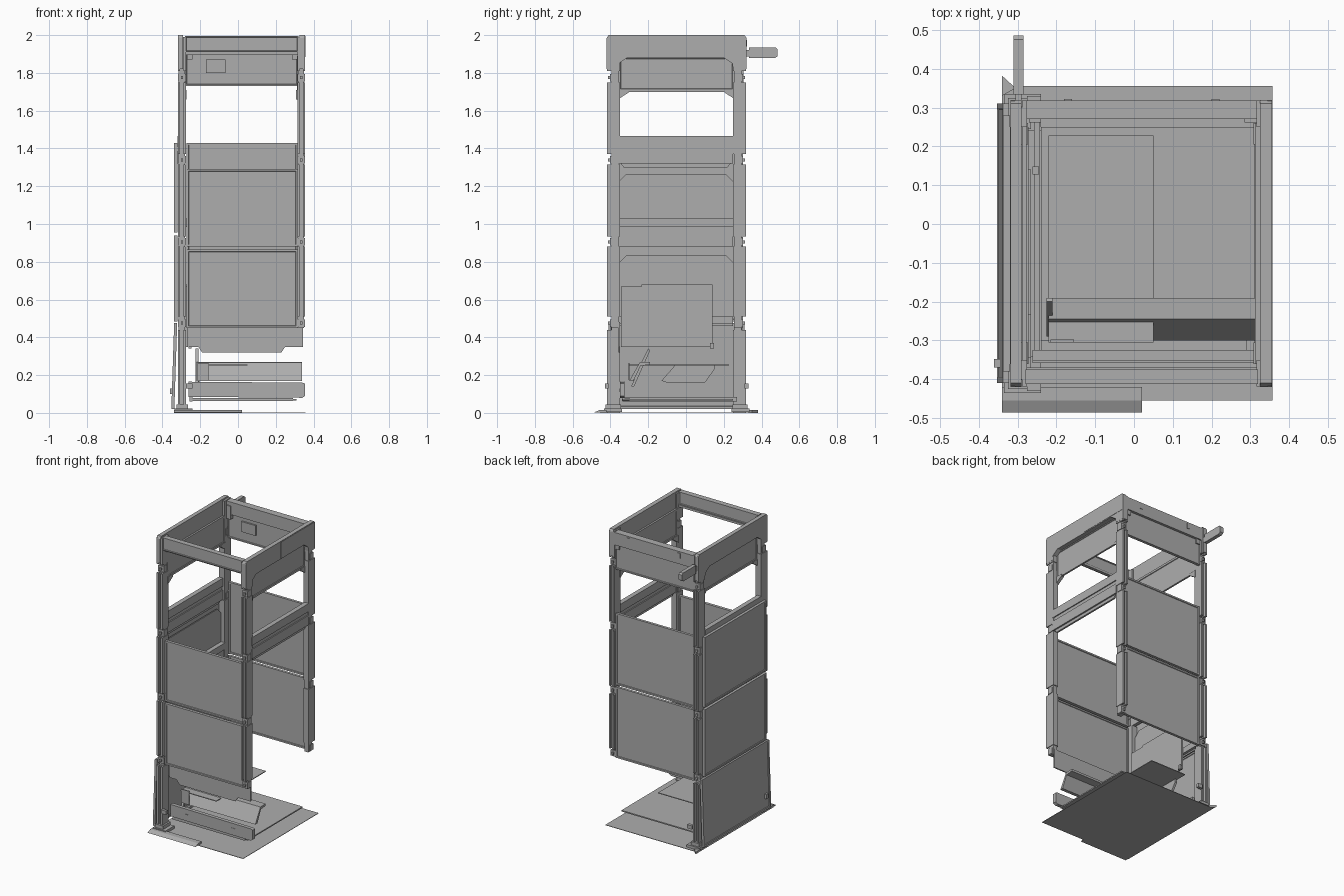
import bpy, bmesh
from mathutils import Vector

grey = bpy.data.materials.new("dark_grey")
grey.diffuse_color = (0.42, 0.42, 0.42, 1)


def make(name, bm):
    bmesh.ops.recalc_face_normals(bm, faces=bm.faces)
    me = bpy.data.meshes.new(name)
    bm.to_mesh(me)
    bm.free()
    me.materials.append(grey)
    ob = bpy.data.objects.new(name, me)
    bpy.context.collection.objects.link(ob)
    return ob


def prism(name, axis, pts, a, b):
    """Extrude a 2D outline along an axis: x takes (y,z), y takes (x,z), z takes (x,y)."""
    put = {'x': lambda p, t: (t, p[0], p[1]),
           'y': lambda p, t: (p[0], t, p[1]),
           'z': lambda p, t: (p[0], p[1], t)}[axis]
    bm = bmesh.new()
    f = bm.faces.new([bm.verts.new(put(p, a)) for p in pts])
    r = bmesh.ops.extrude_face_region(bm, geom=[f])
    d = Vector(put((0, 0), b - a))
    bmesh.ops.translate(bm, vec=d, verts=[v for v in r['geom'] if isinstance(v, bmesh.types.BMVert)])
    return make(name, bm)


def box(name, x0, x1, y0, y1, z0, z1):
    return prism(name, 'z', [(x0, y0), (x1, y0), (x1, y1), (x0, y1)], z0, z1)


def panel(name, x0, x1, y0, y1, z0, z1, rim=0.015, lean=0.0):
    """Sheet with a raised rim on both large faces; lean pushes the foot sideways in x."""
    ob = box(name, x0, x1, y0, y1, z0, z1)
    bm = bmesh.new()
    bm.from_mesh(ob.data)
    area = max(f.calc_area() for f in bm.faces)
    big = [f for f in bm.faces if f.calc_area() > area * 0.99]
    bmesh.ops.inset_individual(bm, faces=big, thickness=rim, depth=0)
    bmesh.ops.inset_individual(bm, faces=big, thickness=0.003, depth=-0.004)
    for v in bm.verts:
        v.co.x += lean * (z1 - v.co.z) / (z1 - z0)
    bm.to_mesh(ob.data)
    bm.free()
    return ob


MID = -0.05                                # middle of the frame in y
segments = [(0.51, 0.88), (0.935, 1.315), (1.37, 1.75), (1.81, 1.99)]
joints = [0.475, 0.905, 1.34, 1.775]

# Four channel posts: left pair reach the floor, right pair stop short
for side, cx, half, foot in (("left", -0.297, 0.021, 0.0), ("right", 0.335, 0.019, 0.45)):
    for end, s in (("front", -1), ("back", 1)):
        n = f"{side}_{end}_post"
        Y = lambda d: MID + s * d
        box(n + "_core", cx - half + 0.004, cx + half - 0.004, Y(0.305), Y(0.345), foot, 1.98)
        segs = segments + ([(0.0, 0.44)] if side == "left" else [])
        for i, (z0, z1) in enumerate(segs):
            w, k = half, 0.009
            prism(f"{n}_channel_{i}", 'z',
                  [(cx - w, Y(0.3)), (cx + w, Y(0.3)), (cx + w, Y(0.368)), (cx + k, Y(0.368)),
                   (cx + k, Y(0.35)), (cx - k, Y(0.35)), (cx - k, Y(0.368)), (cx - w, Y(0.368))], z0, z1)
        for i, z in enumerate(joints):
            box(f"{n}_joint_{i}", cx - half, cx + half, Y(0.315), Y(0.352), z - 0.02, z + 0.02)
            box(f"{n}_pin_{i}", cx - 0.006, cx + 0.006, Y(0.35), Y(0.362), z - 0.008, z + 0.008)
        if side == "left":
            box(n + "_foot", -0.335, -0.24, Y(0.29), Y(0.385), 0.004, 0.022)
            box(n + "_foot_block", -0.325, -0.265, Y(0.295), Y(0.375), 0.022, 0.045)
            box(n + "_bracket", -0.275, -0.24, Y(0.36), Y(0.38), 0.13, 0.155)

# Top side frames: outer band with chamfered ends, recessed inner sheet, corner gussets
for side, x0, x1, xi in (("left", -0.318, -0.29, -0.283), ("right", 0.325, 0.355, 0.318)):
    prism(side + "_top_band", 'x',
          [(-0.42, 1.985), (-0.41, 2.0), (0.31, 2.0), (0.32, 1.985), (0.32, 1.82), (0.25, 1.82),
           (0.245, 1.85), (0.2, 1.88), (-0.31, 1.88), (-0.355, 1.85), (-0.36, 1.82), (-0.42, 1.82)], x0, x1)
    panel(side + "_upper_sheet", xi - 0.006, xi + 0.006, -0.36, 0.26, 1.70, 1.89, 0.02)
    for s in (-1, 1):
        y = MID + s * 0.31
        prism(f"{side}_gusset_{'front' if s < 0 else 'back'}", 'x',
              [(y, 1.66), (y, 1.71), (y - s * 0.055, 1.71), (y - s * 0.055, 1.695)], xi - 0.01, xi + 0.01)
    # Middle side rail of stacked bars
    c = (x0 + x1) / 2
    for i, (z0, z1, w) in enumerate([(1.41, 1.465, 0.016), (1.385, 1.41, 0.009), (1.32, 1.385, 0.016)]):
        box(f"{side}_mid_rail_{i}", c - w, c + w, -0.36, 0.25, z0, z1)
    prism(side + "_mid_rail_lip", 'x', [(-0.35, 1.325), (0.24, 1.325), (0.22, 1.30), (-0.33, 1.30)],
          c - 0.006, c + 0.006)
box("right_band_cover", 0.354, 0.357, -0.05, 0.31, 1.885, 1.995)

# Front and back top beams
panel("front_top_beam", -0.28, 0.32, -0.412, -0.375, 1.91, 1.995, 0.008)
box("front_top_beam_lip", -0.28, 0.32, -0.39, -0.37, 1.895, 1.91)
panel("back_top_panel", -0.28, 0.32, 0.285, 0.305, 1.73, 1.985, 0.012)
box("back_top_rail", -0.28, 0.32, 0.27, 0.318, 1.90, 1.985)
box("back_panel_plate", -0.17, -0.065, 0.278, 0.29, 1.80, 1.87)
for x in (-0.255, 0.30):
    box("back_beam_bracket", x - 0.015, x + 0.015, 0.262, 0.31, 1.87, 1.96)
for x in (-0.17, 0.21):
    box("back_beam_clip", x - 0.01, x + 0.01, 0.275, 0.322, 1.94, 1.975)

# Handle sticking out at the back
box("handle_stem", -0.305, -0.29, 0.30, 0.34, 1.888, 1.922)
prism("handle_grip", 'x', [(0.333, 1.878), (0.47, 1.878), (0.485, 1.888), (0.485, 1.925),
                           (0.475, 1.935), (0.333, 1.935)], -0.31, -0.285)

# Wall panels: front pair, back pair, left column with flared lowest one
for i, (z0, z1) in enumerate([(0.45, 0.865), (0.88, 1.29)]):
    panel(f"front_panel_{i}", -0.272, 0.318, -0.395, -0.375, z0, z1)
for i, (z0, z1) in enumerate([(0.45, 0.93), (0.945, 1.43)]):
    panel(f"back_panel_{i}", -0.272, 0.318, 0.285, 0.303, z0, z1)
for i, (z0, z1) in enumerate([(0.485, 0.94), (0.955, 1.43)]):
    panel(f"left_panel_{i}", -0.338, -0.32, -0.38, 0.28, z0, z1)
panel("left_skirt_panel", -0.338, -0.322, -0.41, 0.31, 0.02, 0.475, 0.02, lean=-0.015)
box("left_skirt_latch", -0.36, -0.335, -0.37, -0.348, 0.10, 0.13)

# Inner left cross rails and chamfered backing sheets
for i, (z0, z1) in enumerate([(0.985, 1.03), (0.88, 0.985)]):
    box(f"left_inner_rail_{i}", -0.305, -0.272 - 0.01 * i, -0.36, 0.25, z0, z1)
for i, (z0, z1) in enumerate([(1.03, 1.265), (0.46, 0.835)]):
    prism(f"left_inner_sheet_{i}", 'x',
          [(-0.355, z0), (0.25, z0), (0.25, z1 - 0.04), (0.21, z1), (-0.315, z1), (-0.355, z1 - 0.04)],
          -0.31, -0.302)
box("left_inner_cover_large", -0.275, -0.265, -0.235, 0.14, 0.35, 0.68)
box("left_inner_cover_small", -0.28, -0.265, -0.345, -0.235, 0.35, 0.67)
box("left_low_rail", -0.31, -0.285, -0.36, 0.25, 0.47, 0.51)

# Lower front: notched apron, stepped sloping tray and bumper bar
prism("front_apron", 'y', [(-0.262, 0.48), (0.345, 0.48), (0.345, 0.35), (0.25, 0.35), (0.23, 0.32),
                           (-0.19, 0.32), (-0.21, 0.35), (-0.262, 0.35)], -0.358, -0.35)
prism("sloping_tray", 'x', [(-0.30, 0.17), (-0.278, 0.17), (-0.24, 0.25), (-0.19, 0.255),
                            (-0.19, 0.27), (-0.245, 0.268)], -0.22, 0.34)
prism("tray_brace", 'x', [(-0.29, 0.14), (-0.275, 0.14), (-0.19, 0.33), (-0.2, 0.34), (-0.235, 0.27)],
      -0.225, -0.21)
box("tray_front_plate", -0.215, -0.155, -0.305, -0.298, 0.175, 0.265)
prism("bumper_bar", 'y', [(-0.262, 0.085), (0.34, 0.08), (0.355, 0.09), (0.355, 0.155), (0.34, 0.16),
                          (-0.262, 0.165)], -0.35, -0.325)
box("bumper_lip", -0.24, 0.29, -0.34, -0.30, 0.062, 0.08)
for x in (-0.135, 0.21):
    box("bumper_clip", x - 0.013, x + 0.013, -0.353, -0.33, 0.11, 0.13)

# Floor deck, raised plates and base sheet
box("floor_deck", -0.24, 0.31, -0.335, 0.25, 0.066, 0.074)
box("raised_plate", -0.22, 0.05, -0.305, 0.228, 0.25, 0.255)
prism("plate_support", 'x', [(-0.13, 0.17), (-0.10, 0.16), (0.10, 0.16), (0.15, 0.23), (0.15, 0.25),
                             (-0.06, 0.25)], -0.22, -0.205)
box("deck_side_rail", -0.258, -0.242, -0.335, 0.27, 0.06, 0.085)
box("deck_side_catch", -0.262, -0.245, 0.127, 0.148, 0.34, 0.37)
box("base_sheet", -0.34, 0.357, -0.455, 0.355, 0.0, 0.003)
prism("base_ramp", 'x', [(-0.485, 0.003), (-0.42, 0.003), (-0.42, 0.016), (-0.455, 0.016)], -0.34, 0.02)
prism("base_back_wedge", 'z', [(-0.34, 0.33), (-0.305, 0.35), (-0.34, 0.382)], 0.0, 0.014)
